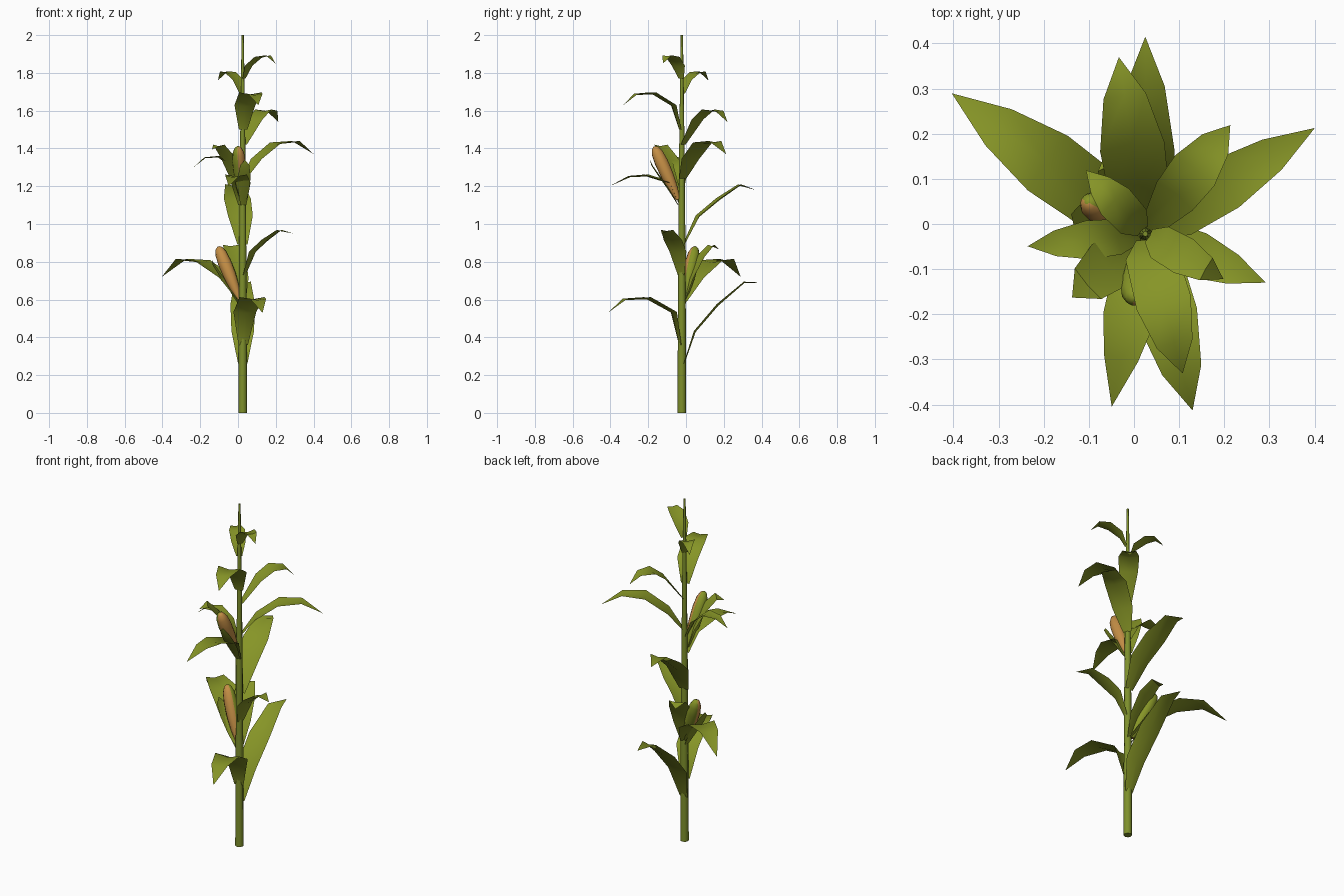
import bpy, bmesh, math
from mathutils import Vector, Matrix

if "Cube" in bpy.data.objects:
    bpy.data.objects.remove(bpy.data.objects["Cube"])

CX, CY = 0.025, -0.022   # stalk axis


def mat(name, rgb):
    m = bpy.data.materials.new(name)
    m.diffuse_color = (*rgb, 1)
    m.use_nodes = True
    m.node_tree.nodes["Principled BSDF"].inputs["Base Color"].default_value = m.diffuse_color
    return m


LEAF = mat("leaf green", (0.24, 0.30, 0.02))
STALK = mat("stalk green", (0.21, 0.28, 0.025))
KERNEL = mat("kernel orange", (0.55, 0.27, 0.06))


def finish(name, bm, mats):
    me = bpy.data.meshes.new(name)
    bm.to_mesh(me)
    bm.free()
    for m in mats:
        me.materials.append(m)
    for p in me.polygons:
        p.use_smooth = True
    ob = bpy.data.objects.new(name, me)
    bpy.context.collection.objects.link(ob)
    bpy.context.view_layer.objects.active = ob
    ob.select_set(True)
    bpy.ops.object.shade_smooth_by_angle(angle=math.radians(50))
    ob.select_set(False)
    return ob


def lathe(bm, profile, sides):
    """Closed surface of revolution about z from (radius, height) rings."""
    rings = []
    for r, z in profile:
        rings.append([bm.verts.new((r * math.cos(2 * math.pi * i / sides),
                                    r * math.sin(2 * math.pi * i / sides), z)) for i in range(sides)])
    for a, b in zip(rings, rings[1:]):
        for i in range(sides):
            j = (i + 1) % sides
            bm.faces.new((a[i], a[j], b[j], b[i]))
    bm.faces.new(rings[0][::-1])
    bm.faces.new(rings[-1])


def leaf(name, az, half, path, widths=(0.38, 0.92, 1.0, 0.66, 0)):
    """Arched blade: path is (distance from stalk, height) along azimuth az."""
    bm = bmesh.new()
    a = math.radians(az)
    d = Vector((math.cos(a), math.sin(a), 0))
    s = Vector((-math.sin(a), math.cos(a), 0))
    rows = []
    for i, ((r, z), w) in enumerate(zip(path, widths)):
        c = Vector((CX, CY, 0)) + d * r + Vector((0, 0, z))
        if w == 0:
            rows.append([bm.verts.new(c)])
            continue
        p, q = path[max(i - 1, 0)], path[min(i + 1, len(path) - 1)]
        n = (d * (p[1] - q[1]) + Vector((0, 0, q[0] - p[0]))).normalized()
        h = half * w
        rows.append([bm.verts.new(c + s * h + n * h * 0.12),
                     bm.verts.new(c - n * h * 0.06),
                     bm.verts.new(c - s * h + n * h * 0.12)])
    for p, q in zip(rows, rows[1:]):
        for k in (0, 1):
            if len(q) == 1:
                bm.faces.new((p[k], p[k + 1], q[0]))
            else:
                bm.faces.new((p[k], p[k + 1], q[k + 1], q[k]))
    finish(name, bm, [LEAF])


def cob(name, base, tip):
    """Rounded ear: kernels show on one side, husk covers the other."""
    base, tip = Vector(base), Vector(tip)
    ax = tip - base
    L = ax.length
    bm = bmesh.new()
    lathe(bm, [(0.012, 0), (0.025, L * 0.2), (0.034, L * 0.45), (0.036, L * 0.7),
               (0.031, L * 0.87), (0.019, L * 0.97), (0.006, L)], 12)
    for f in bm.faces:
        f.material_index = 1 if f.calc_center_median().y > 0 else 0
    z = ax.normalized()
    y = Vector((0, 0, 1)).cross(z).normalized()
    x = y.cross(z)
    m = Matrix((x, y, z)).transposed().to_4x4()
    bm.transform(Matrix.Translation(base) @ m)
    finish(name, bm, [LEAF, KERNEL])


# Stalk
bm = bmesh.new()
lathe(bm, [(0.023, 0), (0.021, 0.5), (0.018, 1.0), (0.013, 1.5), (0.006, 2.0)], 8)
bm.transform(Matrix.Translation((CX, CY, 0)))
finish("stalk", bm, [STALK])

# Leaves, bottom to top: azimuth, half width, path
leaves = [
    (90, .065, [(.012, .26), (.07, .43), (.19, .57), (.33, .69), (.437, .69)]),
    (-75, .068, [(.012, .36), (.05, .53), (.19, .605), (.31, .60), (.405, .53)]),
    (144, .075, [(.012, .59), (.11, .71), (.27, .80), (.40, .81), (.53, .72)]),
    (-22, .052, [(.012, .73), (.06, .85), (.13, .91), (.21, .965), (.288, .95)]),
    (98.5, .072, [(.012, .89), (.09, 1.04), (.2, 1.13), (.31, 1.205), (.396, 1.18)]),
    (259, .058, [(.012, 1.1), (.06, 1.215), (.19, 1.255), (.28, 1.25), (.39, 1.20)]),
    (186, .043, [(.012, 1.2), (.06, 1.30), (.13, 1.355), (.2, 1.35), (.262, 1.30)]),
    (32, .06, [(.012, 1.24), (.09, 1.34), (.21, 1.425), (.33, 1.435), (.443, 1.37)]),
    (52, .055, [(.012, 1.42), (.11, 1.55), (.18, 1.60), (.25, 1.595), (.306, 1.54)]),
    (-75, .062, [(.012, 1.5), (.05, 1.625), (.16, 1.69), (.25, 1.685), (.32, 1.63)]),
    (133, .042, [(.01, 1.69), (.04, 1.76), (.1, 1.80), (.145, 1.805), (.193, 1.76)]),
    (-30, .043, [(.01, 1.77), (.04, 1.835), (.1, 1.88), (.155, 1.89), (.2, 1.85)]),
]
for i, (az, half, path) in enumerate(leaves):
    leaf(f"leaf_{i + 1}", az, half, path)

# Two ears, each with a tall husk leaf and a short sheath beneath
for i, (az, z0) in enumerate([(151, 0.60), (260, 1.13)]):
    a = math.radians(az)
    d = Vector((math.cos(a), math.sin(a), 0))
    o = Vector((CX, CY, z0))
    cob(f"ear_{i + 1}", o + d * 0.02, o + d * 0.148 + Vector((0, 0, 0.28)))
    leaf(f"husk_leaf_{i + 1}", az - 39, .06,
         [(.012, z0 - .01), (.05, z0 + .11), (.11, z0 + .22), (.17, z0 + .285), (.215, z0 + .265)],
         (0.35, 0.85, 1.0, 0.75, 0))
    leaf(f"husk_sheath_{i + 1}", az + 14, .034,
         [(.02, z0 - .03), (.07, z0 + .05), (.12, z0 + .12), (.16, z0 + .18), (.17, z0 + .21)],
         (0.4, 0.9, 1.0, 0.7, 0))
